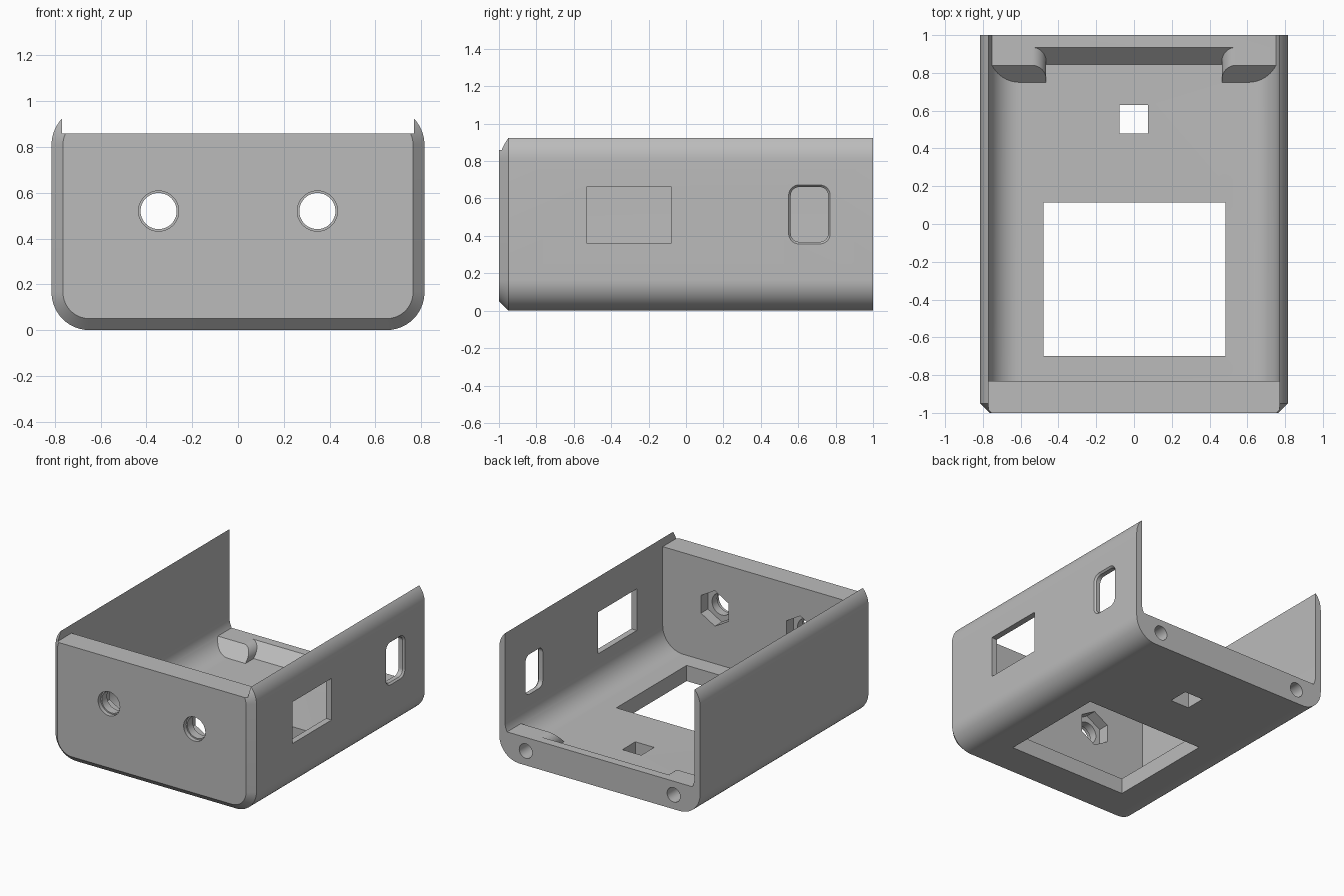
import bpy, bmesh, math
from mathutils import Matrix, Vector

if "Cube" in bpy.data.objects:
    bpy.data.objects.remove(bpy.data.objects["Cube"], do_unlink=True)

grey = bpy.data.materials.new("plain grey")
grey.use_nodes = True
COLOUR = (0.5, 0.5, 0.5, 1)
grey.diffuse_color = COLOUR
grey.node_tree.nodes["Principled BSDF"].inputs["Base Color"].default_value = COLOUR


def finish(bm, name):
    bmesh.ops.recalc_face_normals(bm, faces=bm.faces)
    mesh = bpy.data.meshes.new(name)
    bm.to_mesh(mesh)
    bm.free()
    mesh.materials.append(grey)
    obj = bpy.data.objects.new(name, mesh)
    bpy.context.collection.objects.link(obj)
    return obj


def loft(name, rings):
    """Closed solid through rings of equal point count."""
    bm = bmesh.new()
    loops = [[bm.verts.new(p) for p in ring] for ring in rings]
    n = len(loops[0])
    for a, b in zip(loops, loops[1:]):
        for i in range(n):
            j = (i + 1) % n
            bm.faces.new((a[i], a[j], b[j], b[i]))
    bm.faces.new(loops[0])
    bm.faces.new(loops[-1])
    return finish(bm, name)


def arc(cx, cy, r, start, steps=14):
    """Quarter arc from a start angle in degrees."""
    return [(cx + r * math.cos(math.radians(start + 90 * i / steps)),
             cy + r * math.sin(math.radians(start + 90 * i / steps)))
            for i in range(steps + 1)]


def rounded(w, low, high, r, centre=0):
    pts = []
    for sx, cy, start in ((1, high - r, 0), (-1, high - r, 90),
                          (-1, low + r, 180), (1, low + r, 270)):
        pts += arc(centre + sx * (w - r), cy, r, start)
    return pts


def along_y(pts, y, slope=0):
    return [(x, y + slope * (z - FLOOR), z) for x, z in pts]


def box(name, low, high):
    corners = [(low[0], low[1]), (high[0], low[1]), (high[0], high[1]), (low[0], high[1])]
    return loft(name, [[(x, y, z) for x, y in corners] for z in (low[2], high[2])])


def rod(name, start, end, r, sides=40, turn=0):
    start, end = Vector(start), Vector(end)
    axis = end - start
    bm = bmesh.new()
    bmesh.ops.create_cone(bm, cap_ends=True, segments=sides, radius1=r, radius2=r,
                          depth=axis.length)
    place = (Matrix.Translation((start + end) / 2)
             @ axis.to_track_quat("Z", "Y").to_matrix().to_4x4()
             @ Matrix.Rotation(turn, 4, "Z"))
    bm.transform(place)
    return finish(bm, name)


def combine(tool, operation="DIFFERENCE"):
    mod = body.modifiers.new(tool.name, "BOOLEAN")
    mod.object, mod.operation, mod.solver = tool, operation, "EXACT"
    bpy.context.view_layer.objects.active = body
    bpy.ops.object.modifier_apply(modifier=mod.name)
    bpy.data.objects.remove(tool, do_unlink=True)


W, INNER, FLOOR, PAD, R = 0.815, 0.77, 0.115, 0.205, 0.165
BACK, OVER = 1.0, 1.1

# Rounded outer shell with a bevelled front
outer = rounded(W, 0, 0.975, R)
body = loft("housing", [along_y(rounded(W - 0.05, 0.05, 0.925, R - 0.05), -1),
                        along_y(outer, -0.95), along_y(outer, OVER)])

# Open cavity, and the lowered top edge of the front wall
cavity = arc(-INNER + R, FLOOR + R, R, 180) + arc(INNER - R, FLOOR + R, R, 270)
cavity += [(INNER, 1.3), (-INNER, 1.3)]
combine(loft("cavity", [along_y(cavity, -0.83), along_y(cavity, 1.3)]))
combine(box("front_opening", (-INNER, -1.2, 0.86), (INNER, -0.8, 1.3)))

# Raised rear ledge and two rounded screw bosses, all with sloping fronts
EDGE, LOW = 0.785, 0.08
ledge = [(-EDGE, LOW), (EDGE, LOW), (EDGE, PAD), (-EDGE, PAD)]
combine(loft("rear_ledge", [along_y(ledge, 0.845, 1), along_y(ledge, OVER - 0.02)]), "UNION")
for s in (-1, 1):
    boss = [(EDGE, LOW), (EDGE, PAD)] + arc(0.54, PAD - 0.075, 0.075, 90) + [(0.465, LOW)]
    boss = [(s * x, z) for x, z in boss]
    combine(loft("rear_boss", [along_y(boss, 0.75, 1), along_y(boss, OVER - 0.04)]), "UNION")
combine(box("rear_trim", (-1, BACK, -0.2), (1, 1.4, 1.3)))

# Floor openings
combine(box("floor_window", (-0.48, -0.7, -0.2), (0.485, 0.115, 0.3)))
combine(box("floor_slot", (-0.078, 0.48, -0.2), (0.075, 0.63, 0.3)))

# Openings in the left wall, the rear one with a slim bevel
combine(box("side_window", (0.6, -0.53, 0.36), (1, -0.08, 0.665)))
wide = rounded(0.111, 0.357, 0.672, 0.055, 0.66)
slim = rounded(0.1, 0.368, 0.661, 0.045, 0.66)
combine(loft("side_slot", [[(x, y, z) for y, z in pts] for x, pts in
                           ((0.6, slim), (W - 0.012, slim), (W, wide), (1, wide))]))

# Screw holes and nut pockets
for s in (-1, 1):
    x = s * 0.347
    combine(rod("front_hole", (x, -1.1, 0.52), (x, -0.7, 0.52), 0.079))
    combine(rod("front_recess", (x, -1.1, 0.52), (x, -0.97, 0.52), 0.088))
    combine(rod("nut_pocket", (x, -0.91, 0.52), (x, -0.75, 0.52), 0.13, 6, 0))
    combine(rod("top_hole", (s * 0.352, -0.905, 0.7), (s * 0.352, -0.905, 1), 0.05))
    combine(rod("rear_hole", (s * 0.6, 0.82, 0.105), (s * 0.6, 1.2, 0.105), 0.053))
    for y in (-0.76, 0.18):
        combine(rod("floor_hole", (s * 0.47, y, 0.04), (s * 0.47, y, 0.3), 0.049))

bpy.ops.object.select_all(action="DESELECT")
body.select_set(True)
bpy.context.view_layer.objects.active = body
bpy.ops.object.shade_smooth_by_angle(angle=math.radians(25))
